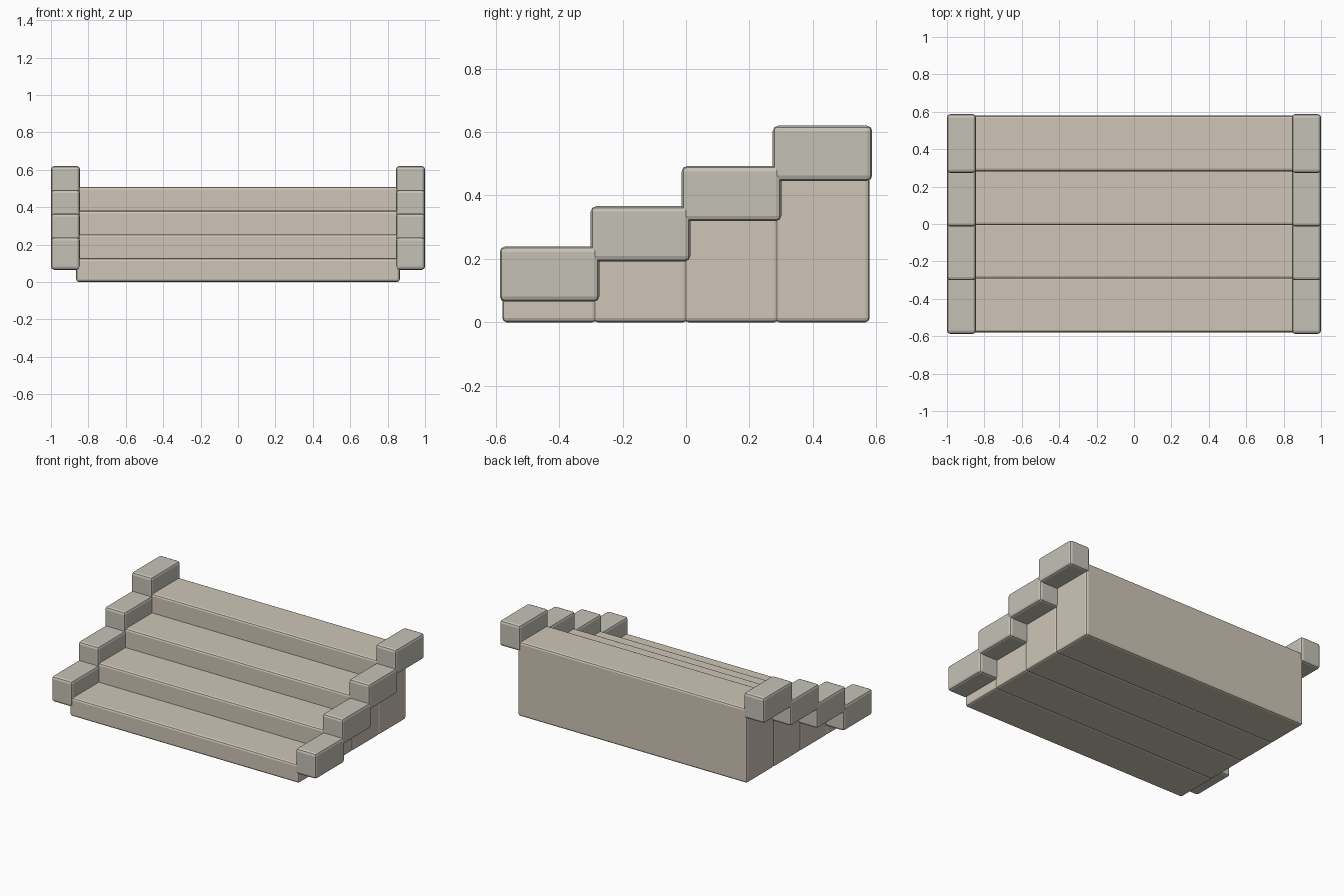
import bpy

if "Cube" in bpy.data.objects:
    bpy.data.objects.remove(bpy.data.objects["Cube"])


def material(name, color):
    m = bpy.data.materials.new(name)
    m.diffuse_color = color
    m.use_nodes = True
    m.node_tree.nodes["Principled BSDF"].inputs["Base Color"].default_value = m.diffuse_color
    return m


warm_stone = material("warm_stone", (0.62, 0.56, 0.47, 1))
grey_stone = material("grey_stone", (0.56, 0.54, 0.47, 1))


def block(name, lo, hi, bevel, mat):
    """Box between two corners with softly rounded edges."""
    center = [(a + b) / 2 for a, b in zip(lo, hi)]
    bpy.ops.mesh.primitive_cube_add(size=1, location=center)
    ob = bpy.context.object
    ob.name = name
    ob.scale = [b - a for a, b in zip(lo, hi)]
    bpy.ops.object.transform_apply(location=False, rotation=False, scale=True)
    mod = ob.modifiers.new("rounded_edges", 'BEVEL')
    mod.width = bevel
    mod.segments = 2
    ob.data.materials.append(mat)
    return ob


RUN, RISE = 0.287, 0.127
for i in range(4):
    y = (i - 1.5) * RUN
    # full-height step reaching the ground
    block(f"step_{i + 1}", (-0.865, y - 0.149, 0),
          (0.865, y + 0.149, RISE * (i + 1)), 0.014, warm_stone)
    # side blocks overhanging both ends of the step
    z = 0.065 + RISE * i
    for side, x in (("left", -0.9225), ("right", 0.9225)):
        block(f"{side}_side_block_{i + 1}", (x - 0.0775, y - 0.157, z),
              (x + 0.0775, y + 0.157, z + 0.174), 0.017, grey_stone)
